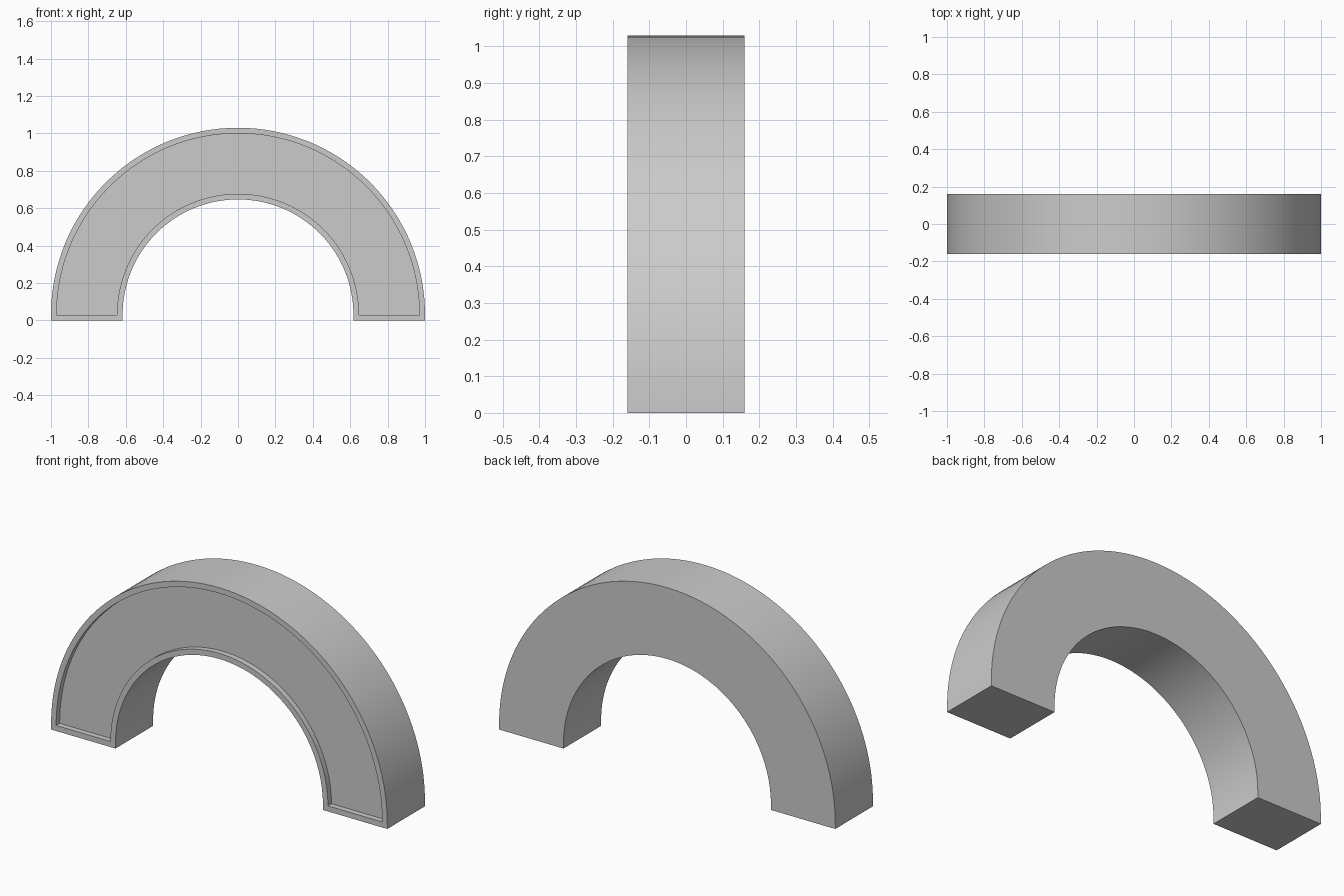
import bpy, bmesh, math

if "Cube" in bpy.data.objects:
    bpy.data.objects.remove(bpy.data.objects["Cube"])

SEGS = 64
SPRING = 0.03   # height where the half circle starts
RIM = 0.03      # width of the raised border
RECESS = 0.03   # depth of the front panel


def arch(name, r_out, r_in, leg, y0, y1):
    """Half ring of quads, with optional short straight legs, extruded along y."""
    cols = []
    for i in range(SEGS + 1):
        a = math.pi * i / SEGS
        cols.append([(r * math.cos(a), SPRING + r * math.sin(a)) for r in (r_out, r_in)])
    if leg:
        cols.insert(0, [(r_out, 0), (r_in, 0)])
        cols.append([(-r_out, 0), (-r_in, 0)])
    bm = bmesh.new()
    rings = []
    for o, i in cols:
        pts = [(o, y0), (o, y1), (i, y1), (i, y0)]
        rings.append([bm.verts.new((p[0], y, p[1])) for p, y in pts])
    for a, b in zip(rings, rings[1:]):
        for k in range(4):
            n = (k + 1) % 4
            bm.faces.new((a[k], a[n], b[n], b[k]))
    bm.faces.new(rings[0])
    bm.faces.new(rings[-1])
    bmesh.ops.recalc_face_normals(bm, faces=bm.faces)
    me = bpy.data.meshes.new(name)
    bm.to_mesh(me)
    bm.free()
    ob = bpy.data.objects.new(name, me)
    bpy.context.collection.objects.link(ob)
    return ob


# Solid arch body, and the shape of its sunken front panel
body = arch("arch_block", 1.0, 0.617, True, -0.16, 0.16)
cutter = arch("panel_cutter", 1.0 - RIM, 0.617 + RIM, False, -0.3, -0.16 + RECESS)
cutter.hide_render = True

# Carve the panel, then drop the cutter
mod = body.modifiers.new("front_panel", 'BOOLEAN')
mod.operation = 'DIFFERENCE'
mod.solver = 'EXACT'
mod.object = cutter
bpy.context.view_layer.objects.active = body
body.select_set(True)
bpy.ops.object.modifier_apply(modifier=mod.name)
bpy.data.objects.remove(cutter)

# Smooth curves, crisp edges
bpy.ops.object.shade_smooth_by_angle(angle=math.radians(30))
